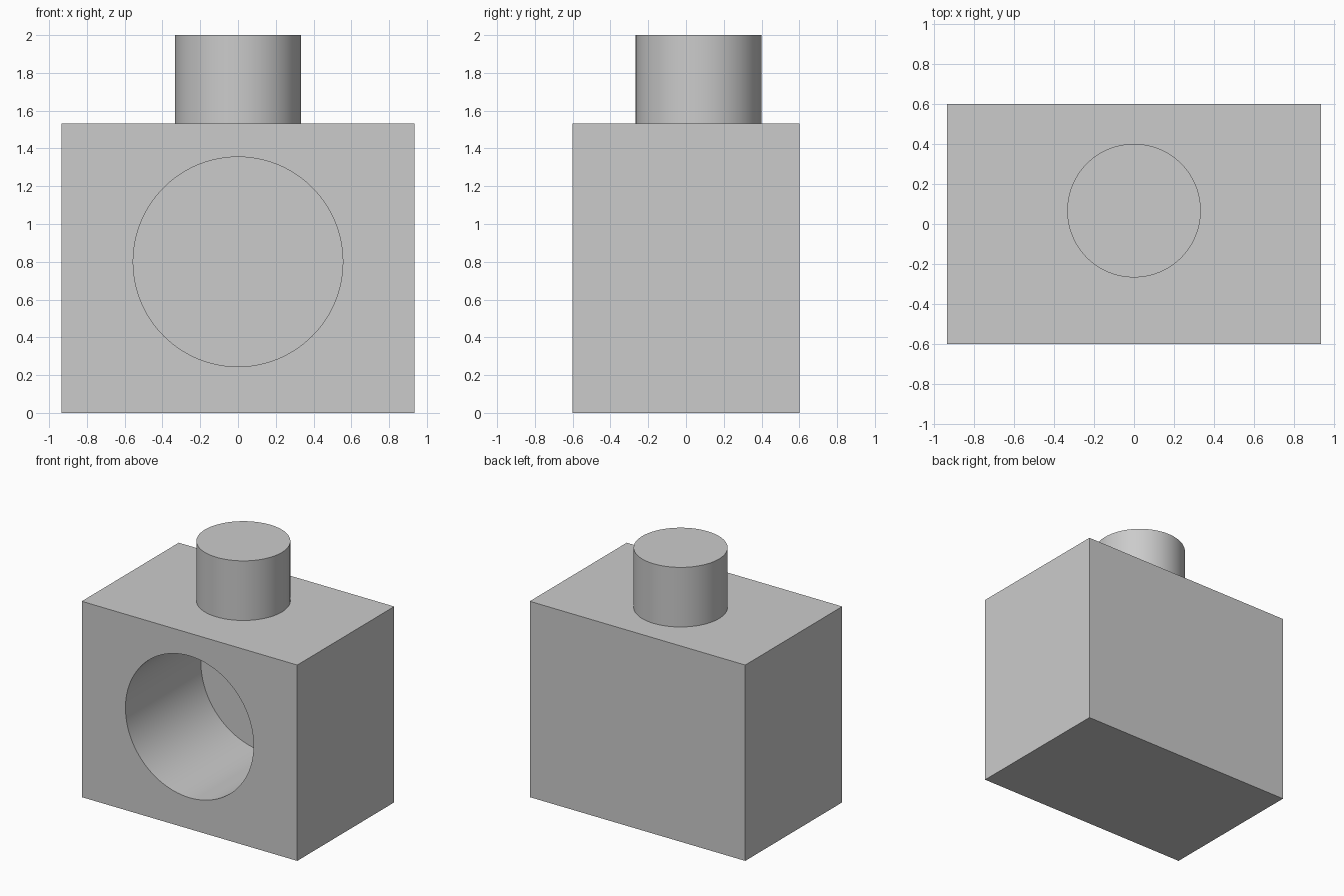
import bpy
import math

default_cube = bpy.data.objects.get("Cube")
if default_cube:
    bpy.data.objects.remove(default_cube, do_unlink=True)

U = 1 / 15                       # design unit
WIDTH, DEPTH, HEIGHT = 28 * U, 18 * U, 23 * U
SEGMENTS = 96

grey = bpy.data.materials.new("light_grey")
grey.use_nodes = True
colour = (0.6, 0.6, 0.6, 1)
grey.diffuse_color = colour
grey.node_tree.nodes["Principled BSDF"].inputs["Base Color"].default_value = colour


def cylinder(name, radius, length, centre, tilt=0):
    bpy.ops.mesh.primitive_cylinder_add(
        vertices=SEGMENTS, radius=radius, depth=length,
        location=centre, rotation=(tilt, 0, 0))
    obj = bpy.context.object
    obj.name = name
    return obj


def finish(obj):
    obj.data.materials.clear()
    obj.data.materials.append(grey)
    bpy.ops.object.select_all(action="DESELECT")
    obj.select_set(True)
    bpy.context.view_layer.objects.active = obj
    bpy.ops.object.shade_smooth_by_angle(angle=math.radians(30))


# Rectangular body
bpy.ops.mesh.primitive_cube_add(size=1, location=(0, 0, HEIGHT / 2))
body = bpy.context.object
body.name = "body_block"
body.scale = (WIDTH, DEPTH, HEIGHT)
bpy.ops.object.transform_apply(location=False, rotation=False, scale=True)

# Blind round bore in the front face
bore_depth, overshoot = 14 * U, 0.2
bore = cylinder("bore_cutter", 0.555, bore_depth + overshoot,
                (0, -DEPTH / 2 + (bore_depth - overshoot) / 2, 12 * U),
                math.pi / 2)
bore.hide_render = True
cut = body.modifiers.new("front_bore", "BOOLEAN")
cut.operation = "DIFFERENCE"
cut.solver = "EXACT"
cut.object = bore
bpy.context.view_layer.objects.active = body
bpy.ops.object.modifier_apply(modifier=cut.name)
bpy.data.objects.remove(bore, do_unlink=True)
finish(body)

# Round post on top, set slightly towards the back
post_height = 2 - HEIGHT
post = cylinder("top_post", 5 * U, post_height, (0, U, HEIGHT + post_height / 2))
finish(post)
